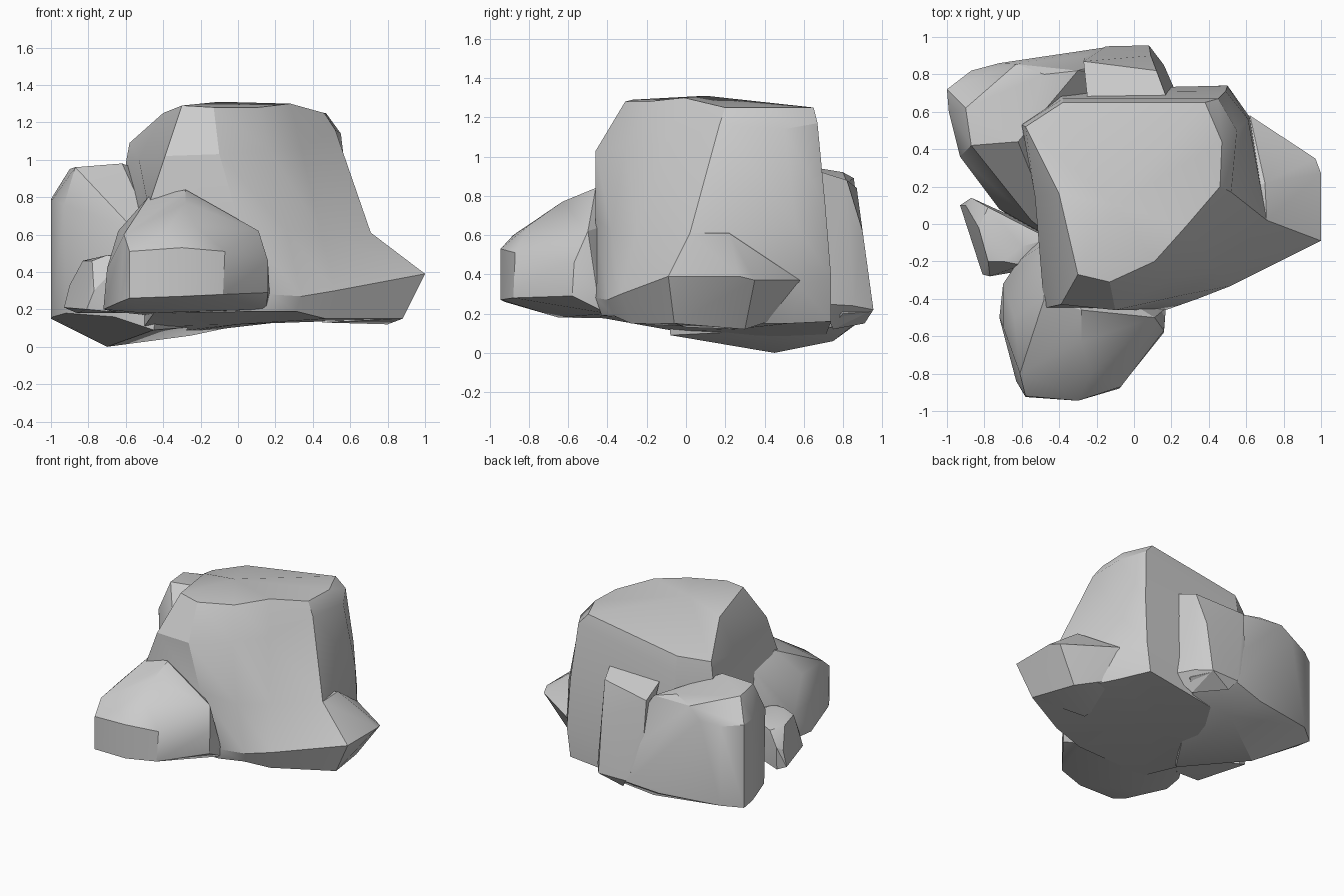
import bpy, bmesh, math


def finish(bm, name):
    bmesh.ops.recalc_face_normals(bm, faces=bm.faces[:])
    mesh = bpy.data.meshes.new(name)
    bm.to_mesh(mesh)
    bm.free()
    ob = bpy.data.objects.new(name, mesh)
    bpy.context.collection.objects.link(ob)
    bpy.ops.object.select_all(action='DESELECT')
    ob.select_set(True)
    bpy.context.view_layer.objects.active = ob
    bpy.ops.object.shade_smooth_by_angle(angle=math.radians(28))
    return ob


def hull_rock(name, corners):
    """Faceted rock: convex hull of its corner points."""
    bm = bmesh.new()
    for c in corners:
        bm.verts.new(c)
    bmesh.ops.convex_hull(bm, input=bm.verts[:])
    loose = [v for v in bm.verts if not v.link_faces]
    bmesh.ops.delete(bm, geom=loose, context='VERTS')
    bmesh.ops.dissolve_limit(bm, angle_limit=math.radians(5),
                             verts=bm.verts[:], edges=bm.edges[:])
    return finish(bm, name)


def loft_rock(name, columns, top, bottom):
    """Flared rock: skin between vertical columns of points, fan caps."""
    bm = bmesh.new()
    cols = [[bm.verts.new(p) for p in c] for c in columns]
    t, b = bm.verts.new(top), bm.verts.new(bottom)
    for i, c in enumerate(cols):
        n = cols[(i + 1) % len(cols)]
        for k in range(len(c) - 1):
            bm.faces.new((c[k], c[k + 1], n[k + 1], n[k]))
        bm.faces.new((t, c[0], n[0]))
        bm.faces.new((b, n[-1], c[-1]))
    return finish(bm, name)


# Main boulder, flaring out at the front right (columns run top to bottom)
front = [
    [(-.30, -.27, 1.29), (-.39, -.43, 1.02), (-.48, -.45, .75), (-.48, -.46, .37), (-.45, -.44, .18)],
    [(-.13, -.31, 1.28), (-.10, -.46, 1.03), (.00, -.46, .68), (.17, -.46, .28), (.14, -.43, .19)],
    [(.11, -.20, 1.28), (.17, -.31, 1.05), (.26, -.38, .62), (.34, -.40, .27), (.31, -.37, .19)],
    [(.28, -.01, 1.30), (.34, -.11, 1.06), (.44, -.25, .62), (.52, -.33, .30), (.47, -.28, .15)],
    [(.46, .20, 1.25), (.52, .17, 1.16), (.71, .02, .61), (1.0, -.09, .39), (.88, -.06, .15)]]
back = [
    [(.47, .44, 1.25), (.55, .50, 1.14), (.61, .56, .65), (.62, .57, .35), (.58, .53, .15)],
    [(.38, .65, 1.25), (.45, .67, 1.17), (.49, .71, .75), (.50, .74, .38), (.47, .74, .16)],
    [(-.38, .65, 1.13), (-.38, .67, 1.02), (-.40, .70, .70), (-.40, .72, .38), (-.40, .70, .06)],
    [(-.58, .52, 1.09), (-.60, .53, .98), (-.60, .55, .70), (-.60, .52, .38), (-.60, .50, .05)],
    [(-.40, .16, 1.25), (-.53, .15, 1.00), (-.51, .05, .70), (-.51, .00, .38), (-.50, -.05, .11)]]
loft_rock("main_boulder", front + back, (-.10, .10, 1.31), (0, .25, .12))

# Pointed foot on the right of the main boulder
hull_rock("right_foot", [
    (.71, .02, .61), (.70, .22, .61), (1.0, -.09, .39), (1.0, .27, .39),
    (.97, .35, .37), (.62, .58, .37), (.55, .48, .18), (.80, .30, .12),
    (.88, -.06, .15), (.45, .00, .13), (.45, .40, .16), (.45, .10, .60)])

# Boulder at the front left
hull_rock("front_boulder", [
    (-.28, -.46, .84), (-.48, -.40, .80), (-.50, -.12, .75), (-.64, -.50, .62),
    (-.28, -.63, .77), (-.23, -.80, .65), (-.40, -.88, .60), (.11, -.50, .62),
    (.16, -.57, .46), (-.07, -.87, .51), (-.30, -.945, .53), (-.58, -.92, .51),
    (-.61, -.80, .60), (-.70, -.55, .42), (-.70, -.32, .40),
    (-.72, -.50, .20), (-.68, -.32, .19), (-.63, -.84, .24), (-.58, -.925, .26),
    (-.30, -.945, .27), (-.08, -.88, .28), (.16, -.58, .29), (.17, -.45, .29),
    (.15, -.40, .20), (-.50, -.05, .17), (-.50, -.65, .18), (-.62, -.20, .45)])

# Large boulder across the back left, resting on the ground
hull_rock("back_boulder", [
    (-.87, .42, .96), (-.62, .44, .98), (-.48, .80, .92), (-.90, .62, .95),
    (-.63, .855, .89), (-.30, .82, .87), (-1.0, .72, .79), (-.99, .60, .79),
    (-.93, .36, .76), (-.87, .82, .78), (-.72, .86, .80), (-.55, .02, .62),
    (-.72, .08, .45), (-1.0, .72, .15), (-.99, .60, .16), (-.92, .36, .18),
    (-.87, .82, .17), (-.40, .90, .17), (-.15, .945, .21), (.08, .94, .21),
    (.16, .80, .20), (-.70, .45, 0), (-.25, .75, .06), (.08, .74, .13),
    (-.45, -.08, .09), (-.66, .04, .16), (-.40, -.10, .50)])

# Upright slab against the back
hull_rock("back_slab", [
    (.18, .66, .93), (.12, .82, .88), (-.27, .87, .84), (-.25, .68, .91),
    (.09, .90, .62), (-.17, .91, .62), (-.15, .95, .22), (.08, .955, .22),
    (.16, .85, .24), (.23, .69, .25), (.20, .69, .70), (-.26, .90, .45),
    (-.10, .91, .15), (.10, .75, .12)])

# Small rock wedged on the left
hull_rock("side_rock", [
    (-.93, .10, .21), (-.90, .10, .33), (-.87, .14, .36), (-.78, .09, .45),
    (-.83, -.02, .46), (-.78, -.20, .46), (-.70, -.20, .49), (-.60, -.12, .50),
    (-.86, -.10, .20), (-.81, -.27, .20), (-.77, -.28, .30), (-.60, -.22, .48),
    (-.60, -.25, .18), (-.86, .12, .18), (-.45, -.05, .18), (-.45, -.08, .45)])
